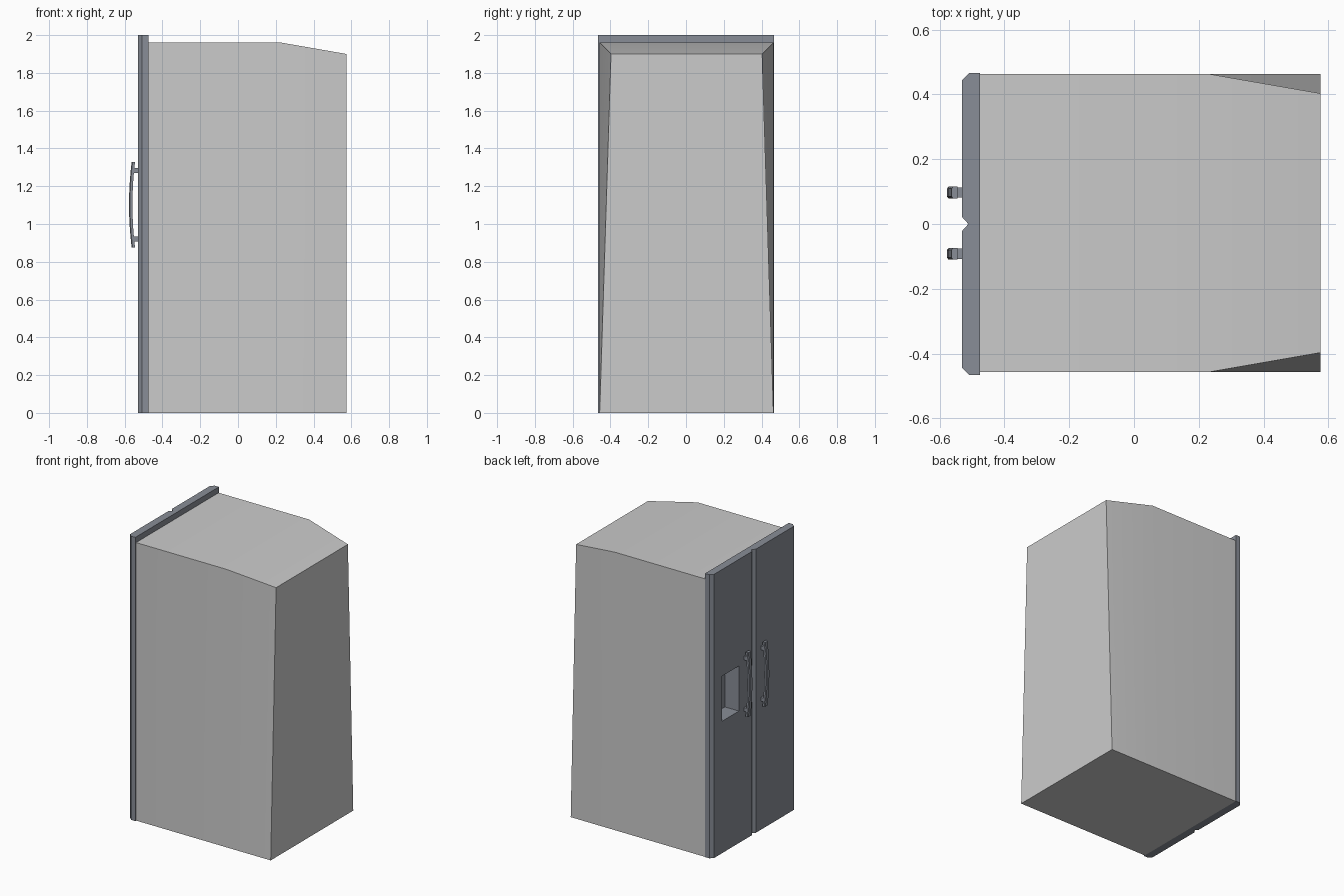
import bpy, bmesh, math

if "Cube" in bpy.data.objects:
    bpy.data.objects.remove(bpy.data.objects["Cube"])

steel = bpy.data.materials.new("door_grey")
steel.diffuse_color = (0.25, 0.27, 0.31, 1)
steel.use_nodes = True
steel.node_tree.nodes["Principled BSDF"].inputs["Base Color"].default_value = steel.diffuse_color


def loft(rings, cap_start=True):
    """Skin a list of equal-sized point rings into a bmesh."""
    bm = bmesh.new()
    vs = [[bm.verts.new(p) for p in r] for r in rings]
    n = len(vs[0])
    for a, b in zip(vs, vs[1:]):
        for i in range(n):
            j = (i + 1) % n
            bm.faces.new((a[i], a[j], b[j], b[i]))
    if cap_start:
        bm.faces.new(vs[0][::-1])
    bm.faces.new(vs[-1])
    bmesh.ops.recalc_face_normals(bm, faces=bm.faces)
    return bm


def finish(name, bm, mat=None):
    me = bpy.data.meshes.new(name)
    bm.to_mesh(me)
    bm.free()
    ob = bpy.data.objects.new(name, me)
    bpy.context.collection.objects.link(ob)
    if mat:
        me.materials.append(mat)
    bpy.ops.object.select_all(action='DESELECT')
    ob.select_set(True)
    bpy.context.view_layer.objects.active = ob
    bpy.ops.object.shade_smooth_by_angle(angle=math.radians(30))
    return ob


def inset_to(bm, face, x, ys, zs):
    """Inset a face and place its inner corners on the given rectangle."""
    c = face.calc_center_median()
    bmesh.ops.inset_region(bm, faces=[face], thickness=0.01)
    for v in face.verts:
        v.co = (x, ys[v.co.y > c.y], zs[v.co.z > c.z])


# Cabinet: straight box tapering at the rear, open behind the doors
def cabinet_ring(x, half_top, z_top):
    o = 0.003
    return [(x, -0.46 + o, 0), (x, 0.46 + o, 0),
            (x, half_top + o, z_top), (x, -half_top + o, z_top)]


finish("cabinet", loft([cabinet_ring(-0.475, 0.46, 1.96),
                        cabinet_ring(0.23, 0.46, 1.96),
                        cabinet_ring(0.575, 0.40, 1.90)], cap_start=False))

# Doors: chamfered plan profile with a centre groove, extruded upward
half = [(-0.475, 0.466), (-0.508, 0.466), (-0.53, 0.444), (-0.53, 0.021)]
plan = half + [(-0.511, 0)] + [(x, -y) for x, y in reversed(half)]
doors = loft([[(x, y, z) for x, y in plan] for z in (0, 2)])
doors.faces.ensure_lookup_table()
back = max((f for f in doors.faces if len(f.verts) == 4),
           key=lambda f: f.calc_center_median().x)
panel = next(f for f in doors.faces if abs(f.normal.x) > 0.99
             and f.calc_center_median().y > 0.1)

# Rear lip, then the dispenser recess sunk into the panel
inset_to(doors, back, -0.475, (-0.42, 0.42), (0.05, 1.95))
doors.faces.remove(back)
hole = (0.167, 0.356), (0.93, 1.248)
inset_to(doors, panel, -0.53, *hole)
inset_to(doors, panel, -0.42, *hole)
finish("doors", doors, steel)


# Handles: bowed bar with chamfered outer edges, on two posts
def handle(name, yc):
    rings = []
    for i in range(9):
        t = i / 4 - 1
        z = 1.102 + 0.227 * t
        bow = 0.014 * (1 - t * t)
        out, inn = -0.563 - bow, -0.545 - bow
        rings.append([(inn, yc - 0.018, z), (out + 0.005, yc - 0.018, z),
                      (out, yc - 0.012, z), (out, yc + 0.012, z),
                      (out + 0.005, yc + 0.018, z), (inn, yc + 0.018, z)])
    finish(name + "_bar", loft(rings), steel)
    for part, z in (("lower", 0.921), ("upper", 1.283)):
        posts = loft([[(x, yc + sy * 0.016, z + sz * 0.013)
                       for sy, sz in ((-1, -1), (1, -1), (1, 1), (-1, 1))]
                      for x in (-0.56, -0.528)])
        finish(f"{name}_{part}_post", posts, steel)


handle("left_handle", 0.097)
handle("right_handle", -0.092)
